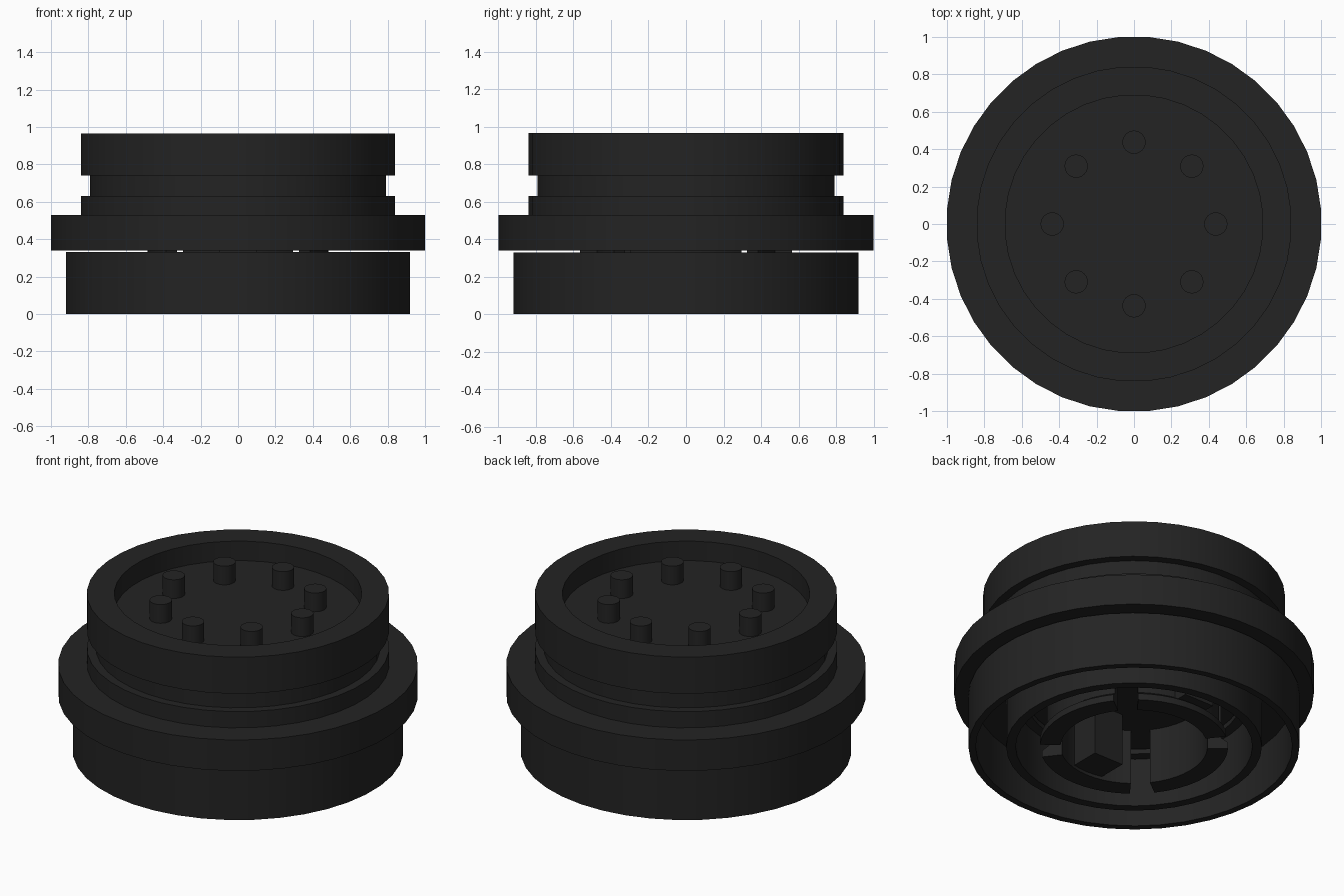
import bpy, bmesh, math
from mathutils import Matrix

if "Cube" in bpy.data.objects:
    bpy.data.objects.remove(bpy.data.objects["Cube"])

black = bpy.data.materials.new("black_plastic")
black.diffuse_color = (0.017, 0.017, 0.017, 1)
black.use_nodes = True
black.node_tree.nodes["Principled BSDF"].inputs["Base Color"].default_value = black.diffuse_color
SEG = 40


def finish(bm, name):
    bmesh.ops.remove_doubles(bm, verts=bm.verts, dist=1e-5)
    bmesh.ops.recalc_face_normals(bm, faces=bm.faces)
    me = bpy.data.meshes.new(name)
    bm.to_mesh(me)
    bm.free()
    ob = bpy.data.objects.new(name, me)
    bpy.context.collection.objects.link(ob)
    me.materials.append(black)
    bpy.ops.object.select_all(action='DESELECT')
    ob.select_set(True)
    bpy.context.view_layer.objects.active = ob
    bpy.ops.object.shade_smooth_by_angle(angle=math.radians(30))
    return ob


def lathe(name, profile, steps=SEG, start=math.pi / SEG, sweep=2 * math.pi):
    """Revolve a closed (radius, height) outline about z; cap partial sweeps."""
    bm = bmesh.new()
    full = sweep > 6.28
    rings = []
    for i in range(steps + (0 if full else 1)):
        a = start + sweep * i / steps
        rings.append([bm.verts.new((r * math.cos(a), r * math.sin(a), z))
                      for r, z in profile])
    n = len(profile)
    for i in range(steps):
        p, q = rings[i], rings[(i + 1) % len(rings)]
        for j in range(n):
            k = (j + 1) % n
            if profile[j][0] == 0 and profile[k][0] == 0:
                continue
            if profile[j][0] == 0:
                bm.faces.new((p[j], q[k], p[k]))
            elif profile[k][0] == 0:
                bm.faces.new((p[j], q[j], p[k]))
            else:
                bm.faces.new((p[j], q[j], q[k], p[k]))
    if not full:
        bm.faces.new(rings[0])
        bm.faces.new(rings[-1])
    loose = [v for v in bm.verts if not v.link_faces]
    bmesh.ops.delete(bm, geom=loose, context='VERTS')
    return finish(bm, name)


def box(name, lo, hi):
    bm = bmesh.new()
    mid = [(a + b) / 2 for a, b in zip(lo, hi)]
    size = [b - a for a, b in zip(lo, hi)]
    bmesh.ops.create_cube(bm, size=1, matrix=Matrix.Translation(mid) @ Matrix.Diagonal((*size, 1)))
    return finish(bm, name)


# Upper body: wide flange, grooved neck and recessed top
lathe("upper_body", [(0, .34), (1.003, .34), (1.003, .53), (.843, .53), (.843, .63),
                     (.793, .63), (.793, .74), (.843, .74), (.843, .965),
                     (.69, .965), (.69, .845), (0, .845)])

# Lower cup: outer skirt and inner ring hanging from a thin web
lathe("lower_cup", [(.923, 0), (.923, .33), (.6, .33), (.6, .30), (.66, .30), (.66, 0),
                    (.713, 0), (.713, .30), (.883, .30), (.883, 0)])

# Four snap-fit clips, parted by diagonal slots
gap = math.radians(7.5)
for i in range(4):
    lathe(f"clip_{i + 1}", [(.41, 0), (.525, 0), (.525, .04), (.485, .07), (.485, .345), (.41, .345)],
          10, math.pi / 4 + i * math.pi / 2 + gap, math.pi / 2 - 2 * gap)

# Locating tabs on the clips and one inner key
box("back_tab", (-.1, .44, .05), (.1, .565, .345))
box("front_tab", (-.1, -.565, .05), (.1, -.44, .345))
box("inner_key", (-.1, -.43, .02), (.1, -.22, .345))

# Circle of eight contact pins
for i in range(8):
    a = i * math.pi / 4
    bm = bmesh.new()
    bmesh.ops.create_cone(bm, cap_ends=True, segments=24, radius1=.062, radius2=.062, depth=.13,
                          matrix=Matrix.Translation((.4375 * math.cos(a), .4375 * math.sin(a), .895)))
    finish(bm, f"pin_{i + 1}")
